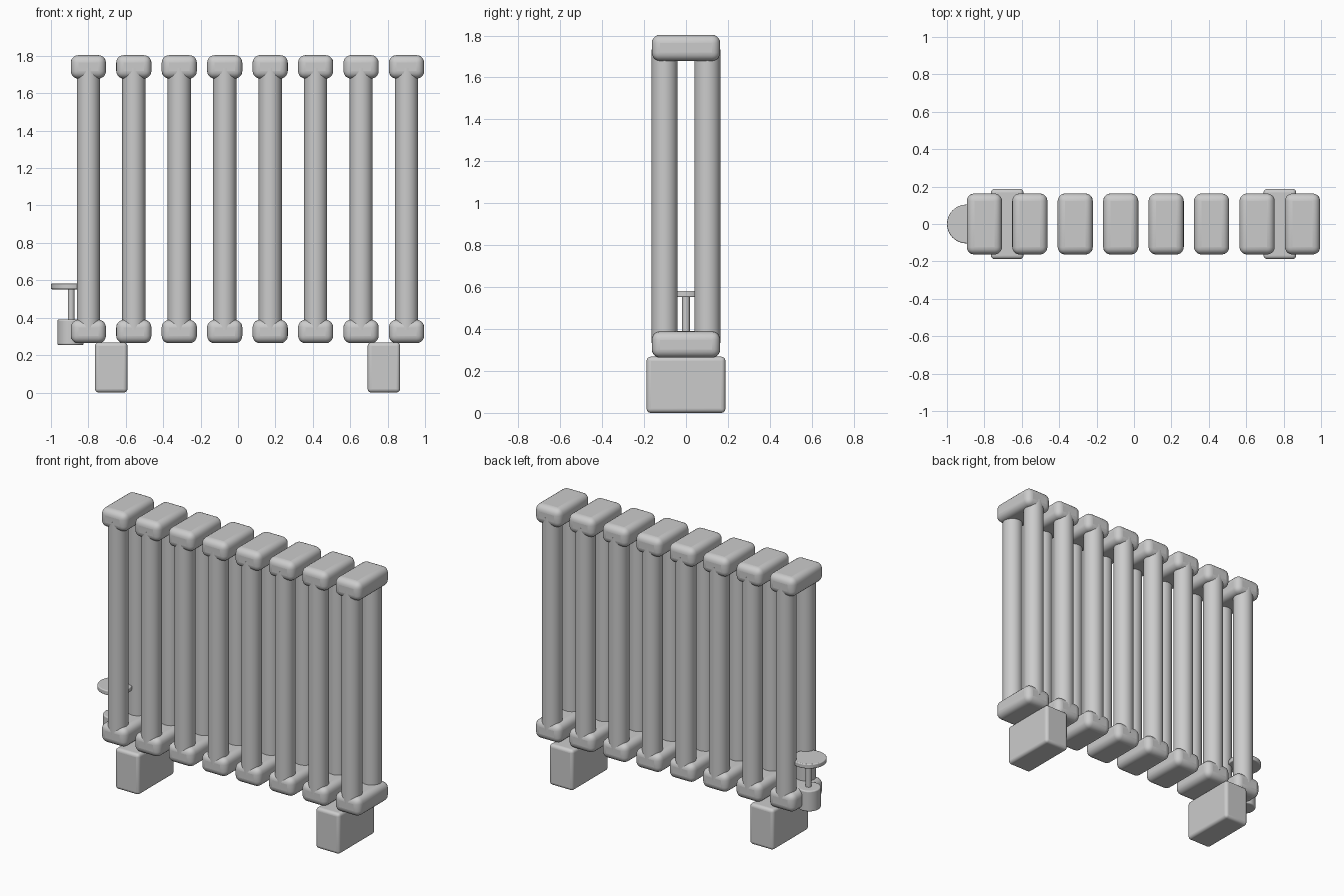
import bpy, bmesh, math

if "Cube" in bpy.data.objects:
    bpy.data.objects.remove(bpy.data.objects["Cube"])

grey = bpy.data.materials.new("painted_grey_metal")
GREY = (0.6, 0.6, 0.6, 1)
grey.diffuse_color = GREY
grey.use_nodes = True
grey.node_tree.nodes["Principled BSDF"].inputs["Base Color"].default_value = GREY


def finish(bm, name, loc, bevel=0, angle=40):
    mesh = bpy.data.meshes.new(name)
    bm.to_mesh(mesh)
    bm.free()
    mesh.materials.append(grey)
    ob = bpy.data.objects.new(name, mesh)
    ob.location = loc
    bpy.context.collection.objects.link(ob)
    if bevel:
        mod = ob.modifiers.new("rounding", "BEVEL")
        mod.width, mod.segments = bevel, 5
    bpy.ops.object.select_all(action="DESELECT")
    ob.select_set(True)
    bpy.context.view_layer.objects.active = ob
    bpy.ops.object.shade_smooth_by_angle(angle=math.radians(angle))
    return ob


def box(name, loc, size, bevel):
    bm = bmesh.new()
    bmesh.ops.create_cube(bm, size=1)
    bmesh.ops.scale(bm, vec=size, verts=bm.verts)
    return finish(bm, name, loc, bevel)


def rod(name, loc, r_low, height, r_top=None, bevel=0):
    bm = bmesh.new()
    bmesh.ops.create_cone(bm, cap_ends=True, segments=32, radius1=r_low,
                          radius2=r_top or r_low, depth=height)
    return finish(bm, name, loc, bevel)


# Radiator sections: two tubes joined by a rounded header at each end
for i in range(8):
    x = -0.8 + i * 0.243
    box(f"top_header_{i + 1}", (x, 0, 1.741), (0.188, 0.326, 0.125), 0.04)
    box(f"bottom_header_{i + 1}", (x, 0, 0.326), (0.188, 0.326, 0.125), 0.04)
    for side, y in (("front", -0.102), ("back", 0.102)):
        rod(f"{side}_tube_{i + 1}", (x, y, 1.034), 0.062, 1.4)

# Feet
for side, x in (("right", -0.678), ("left", 0.78)):
    box(f"{side}_foot", (x, 0, 0.134), (0.174, 0.376, 0.268), 0.02)

# Valve with stem and hand wheel
rod("valve_body", (-0.896, 0, 0.322), 0.07, 0.136, bevel=0.008)
rod("valve_stem", (-0.892, 0, 0.47), 0.018, 0.18)
rod("valve_wheel", (-0.896, 0, 0.567), 0.104, 0.03, bevel=0.006)
